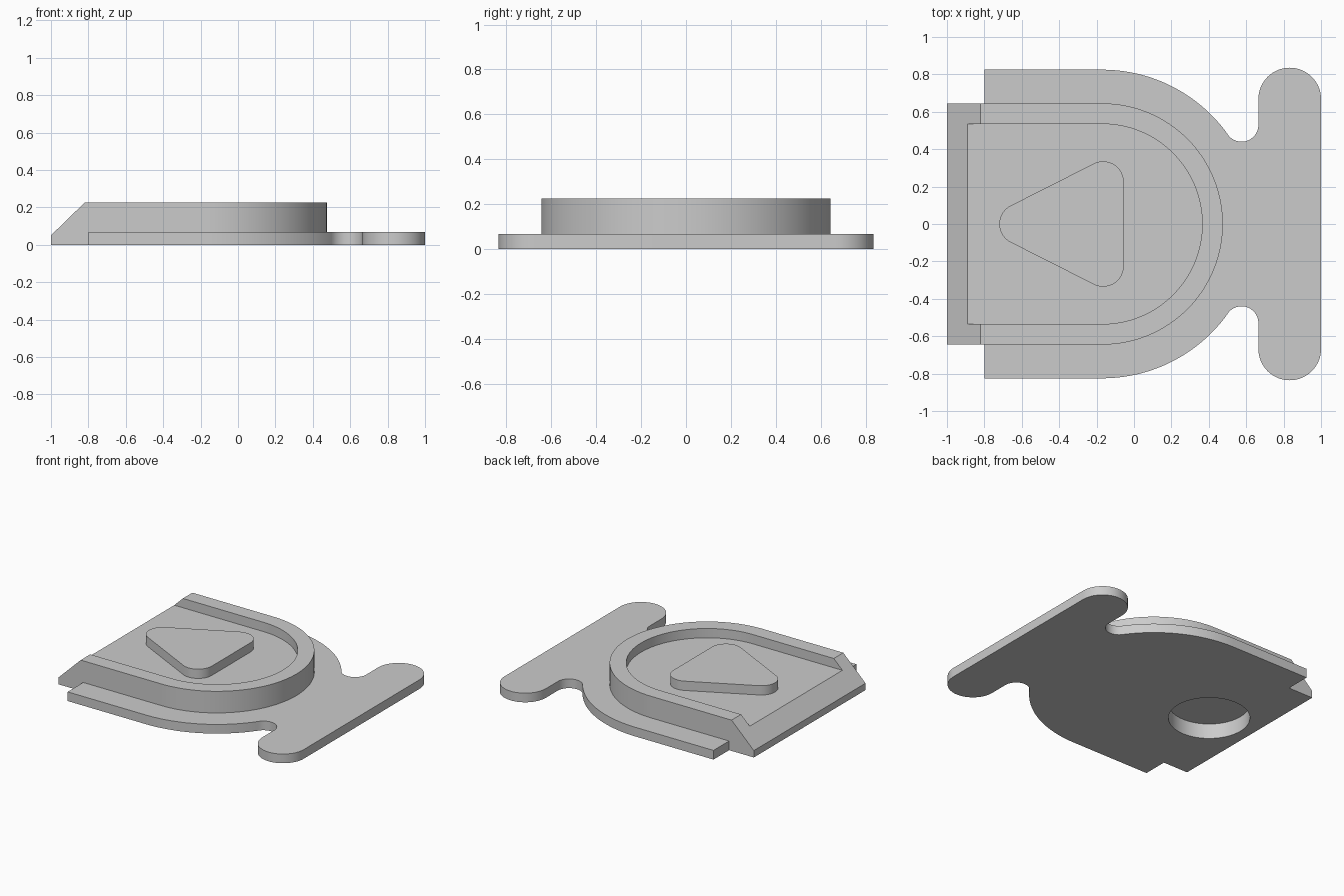
import bpy, bmesh
from math import cos, sin, pi, radians, atan2
from mathutils import Vector

cube = bpy.data.objects.get("Cube")
if cube:
    bpy.data.objects.remove(cube, do_unlink=True)

grey = bpy.data.materials.new("plain grey")
grey.use_nodes = True
grey.diffuse_color = (0.6, 0.6, 0.6, 1)
grey.node_tree.nodes["Principled BSDF"].inputs["Base Color"].default_value = (0.6, 0.6, 0.6, 1)

CX = -0.17          # shared centre of the rounded nose
PLATE_TOP, FLOOR, TOP = 0.067, 0.157, 0.225


def arc(cx, cy, r, start, end, steps=24):
    """Points along an arc, angles in degrees."""
    angles = [radians(start + (end - start) * i / steps) for i in range(steps + 1)]
    return [(cx + r * cos(a), cy + r * sin(a)) for a in angles]


def prism(name, outline, low, high, sideways=False):
    """Extrude an outline along z, or an x-z profile along y."""
    def place(p):
        return (p[0], low, p[1]) if sideways else (p[0], p[1], low)
    bm = bmesh.new()
    face = bm.faces.new([bm.verts.new(place(p)) for p in outline])
    grown = bmesh.ops.extrude_face_region(bm, geom=[face])["geom"]
    step = Vector((0, high - low, 0) if sideways else (0, 0, high - low))
    bmesh.ops.translate(bm, vec=step, verts=[g for g in grown if isinstance(g, bmesh.types.BMVert)])
    bmesh.ops.recalc_face_normals(bm, faces=bm.faces)
    mesh = bpy.data.meshes.new(name)
    bm.to_mesh(mesh)
    bm.free()
    mesh.materials.append(grey)
    obj = bpy.data.objects.new(name, mesh)
    bpy.context.collection.objects.link(obj)
    return obj


def combine(target, tool, operation):
    """Apply a boolean and discard the tool."""
    tool.hide_render = True
    mod = target.modifiers.new(operation, "BOOLEAN")
    mod.operation, mod.solver, mod.object = operation, "EXACT", tool
    bpy.context.view_layer.objects.active = target
    bpy.ops.object.modifier_apply(modifier=mod.name)
    bpy.data.objects.remove(tool, do_unlink=True)


def arch(back, r):
    """Straight-sided outline with a half-round nose."""
    return [(back, -r)] + arc(CX, 0, r, -90, 90, 64) + [(back, r)]


# Base plate: rounded nose, neck notches and a crossbar with round ends
touch = math_angle = atan2(0.53, 0.575 - CX) * 180 / pi
half = [(-0.8, 0.825)]
half += arc(CX, 0, 0.825, 90, touch, 32)
half += arc(0.575, 0.53, 0.09, 180 + touch, 360, 20)
half += arc(0.8325, 0.668, 0.1675, 180, 0, 32)
plate = prism("base_plate", half + [(x, -y) for x, y in reversed(half)], 0, PLATE_TOP)

# Raised housing joined to the plate, with a sloped rear end
body = prism("housing_and_plate", arch(-1, 0.645), 0, TOP)
combine(body, plate, "UNION")
slope = [(-1.1, -0.047), (-0.77, 0.274), (-1.1, 0.4)]
combine(body, prism("slope_cutter", slope, -1, 1, True), "DIFFERENCE")

# Open tray in the top and round pocket underneath
combine(body, prism("tray_cutter", arch(-1.2, 0.535), FLOOR, 0.4), "DIFFERENCE")
pocket = arc(-0.65, 0, 0.27, 0, 360, 64)[:-1]
combine(body, prism("pocket_cutter", pocket, -0.1, 0.11), "DIFFERENCE")

# Rounded triangular pad standing in the tray
lean = 26.3
outline = arc(-0.165, -0.225, 0.11, -90 - lean, 0)
outline += arc(-0.165, 0.225, 0.11, 0, 90 + lean)
outline += arc(-0.61, 0, 0.11, 90 + lean, 270 - lean)
pad = prism("triangular_pad", outline, FLOOR - 0.01, TOP)

# Smooth curved walls, crisp edges
bpy.ops.object.select_all(action="DESELECT")
for obj in (body, pad):
    obj.select_set(True)
bpy.context.view_layer.objects.active = body
bpy.ops.object.shade_smooth_by_angle(angle=radians(30))
